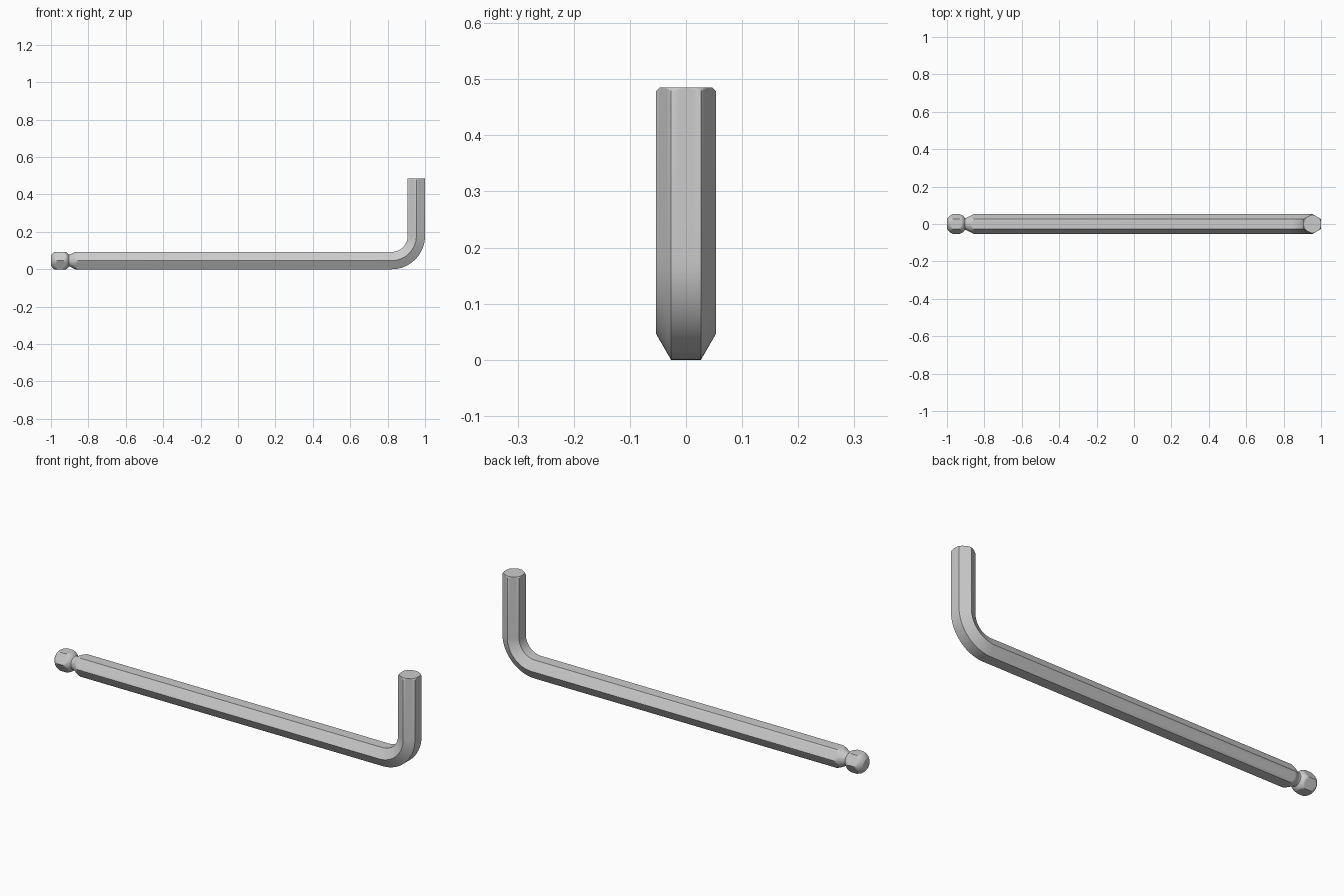
import bpy, bmesh
from math import pi, sin, cos, sqrt, radians

if "Cube" in bpy.data.objects:
    bpy.data.objects.remove(bpy.data.objects["Cube"])

R = 0.0534                    # hexagon corner radius
A = R * cos(pi / 6)           # half width across flats
SEG = 48                      # points round the section (8 per flat)
BEND = 0.133                  # bend radius on the centre line
AX = 1 - A                    # x of the short arm's axis
CX, CZ = AX - BEND, A + BEND  # bend centre
TOP = 0.485
BALL_X, BALL_R = -0.95, 0.056


def hex_radius(t):
    return A / cos((t + pi / 6) % (pi / 3) - pi / 6)


# Stations along the key: (x, z, tilt, turned radius limiting the hexagon)
stations = []
# ball end, a hexagon trimmed by a sphere
for i in range(25):
    x = -1 + 0.0955 * i / 24
    stations.append((x, A, 0, sqrt(BALL_R ** 2 - (x - BALL_X) ** 2)))
# round neck, then a cone out to the full hexagon
neck = stations[-1][3]
for i in range(9):
    f = i / 8
    stations.append((-0.897 + 0.04 * f, A, 0, neck + (R - neck) * f))
# bend
for i in range(25):
    a = pi / 2 * i / 24
    stations.append((CX + BEND * sin(a), CZ - BEND * cos(a), a, 1))
# short arm with a turned chamfer at the tip
for i in range(5):
    f = i / 4
    stations.append((AX, TOP - 0.006 * (1 - f), pi / 2, R - 0.006 * f))

bm = bmesh.new()
rings = []
for x, z, tilt, limit in stations:
    ring = []
    for k in range(SEG):
        t = 2 * pi * k / SEG
        # flats face up and down, so corners lie on +y and -y
        r = min(hex_radius(t + pi / 6), limit)
        y, u = r * cos(t), r * sin(t)
        ring.append(bm.verts.new((x - u * sin(tilt), y, z + u * cos(tilt))))
    rings.append(ring)
for a, b in zip(rings, rings[1:]):
    for k in range(SEG):
        n = (k + 1) % SEG
        bm.faces.new((a[k], a[n], b[n], b[k]))
bm.faces.new(rings[0][::-1])
bm.faces.new(rings[-1])
bmesh.ops.recalc_face_normals(bm, faces=bm.faces)

mesh = bpy.data.meshes.new("hex_key")
bm.to_mesh(mesh)
bm.free()
key = bpy.data.objects.new("hex_key", mesh)
bpy.context.collection.objects.link(key)
bpy.context.view_layer.objects.active = key
key.select_set(True)
bpy.ops.object.shade_smooth_by_angle(angle=radians(25))
